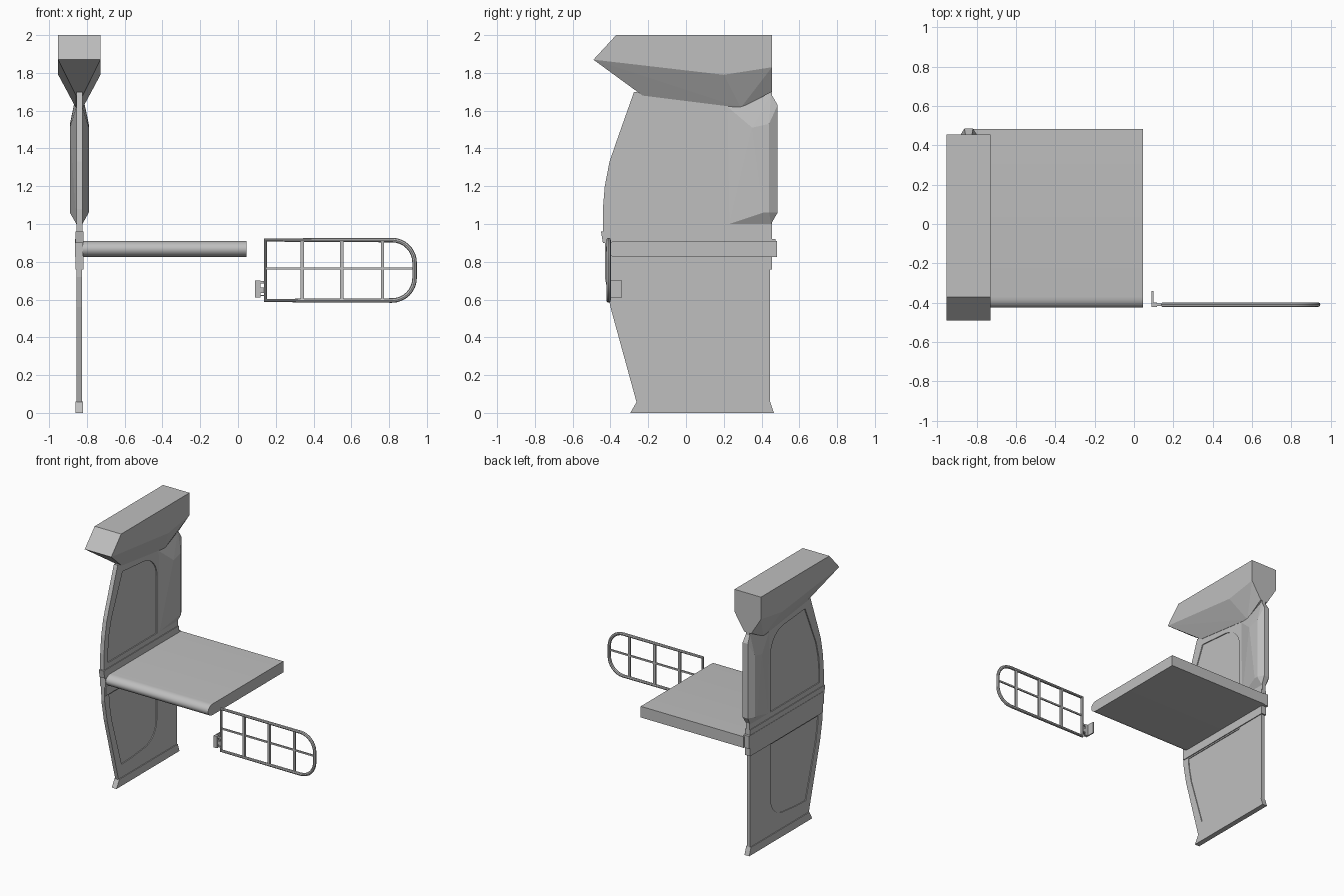
import bpy, bmesh
from math import sin, cos, pi, radians

default = bpy.data.objects.get("Cube")
if default:
    bpy.data.objects.remove(default)

grey = bpy.data.materials.new("plain grey")
grey.use_nodes = True
grey.diffuse_color = (0.52, 0.52, 0.52, 1)
grey.node_tree.nodes["Principled BSDF"].inputs["Base Color"].default_value = (0.52, 0.52, 0.52, 1)

MID = -0.84  # centre plane of the partition


def arc(cx, cz, r, a0, a1, n=6, rz=None):
    rz = rz or r
    angles = [radians(a0 + (a1 - a0) * i / n) for i in range(n + 1)]
    return [(cx + r * cos(a), cz + rz * sin(a)) for a in angles]


def finish(name, bm):
    bmesh.ops.recalc_face_normals(bm, faces=bm.faces)
    me = bpy.data.meshes.new(name)
    bm.to_mesh(me)
    bm.free()
    me.materials.append(grey)
    ob = bpy.data.objects.new(name, me)
    bpy.context.collection.objects.link(ob)
    return ob


def box(name, x, y, z):
    bm = bmesh.new()
    bmesh.ops.create_cube(bm, size=1)
    for v in bm.verts:
        v.co = [a + (c + 0.5) * (b - a) for c, (a, b) in zip(v.co, (x, y, z))]
    return finish(name, bm)


def plate(name, outlines, centre, half, facing="x"):
    """Extruded profile; a second outline makes a hole. Facing x: points are (y, z); facing y: (x, z)."""
    cu = bpy.data.curves.new(name, "CURVE")
    cu.dimensions, cu.fill_mode, cu.extrude = "2D", "BOTH", half
    for pts in outlines:
        sp = cu.splines.new("POLY")
        sp.points.add(len(pts) - 1)
        for p, co in zip(sp.points, pts):
            p.co = (*co, 0, 1)
        sp.use_cyclic_u, sp.use_smooth = True, False
    cu.materials.append(grey)
    ob = bpy.data.objects.new(name, cu)
    bpy.context.collection.objects.link(ob)
    if facing == "x":
        ob.rotation_euler, ob.location = (pi / 2, 0, pi / 2), (centre, 0, 0)
    else:
        ob.rotation_euler, ob.location = (pi / 2, 0, 0), (0, centre, 0)
    bpy.ops.object.select_all(action="DESELECT")
    ob.select_set(True)
    bpy.context.view_layer.objects.active = ob
    bpy.ops.object.convert(target="MESH")
    return bpy.context.view_layer.objects.active


def smooth(ob):
    bpy.ops.object.select_all(action="DESELECT")
    ob.select_set(True)
    bpy.context.view_layer.objects.active = ob
    bpy.ops.object.shade_smooth_by_angle(angle=radians(35))


def mirrored_hull(name, points):
    """Convex solid from (half width, y, z) points, mirrored about the centre plane."""
    bm = bmesh.new()
    for half, y, z in points:
        for side in (-1, 1):
            bm.verts.new((MID + side * half, y, z))
    res = bmesh.ops.convex_hull(bm, input=bm.verts)
    bmesh.ops.delete(bm, geom=list({g for g in res["geom_interior"] + res["geom_unused"]
                                    if isinstance(g, bmesh.types.BMVert)}), context="VERTS")
    bmesh.ops.dissolve_limit(bm, angle_limit=0.01, verts=bm.verts, edges=bm.edges)
    return finish(name, bm)


# Upper partition: frame plus recessed panel
upper = [(-0.44, 0.92), (-0.44, 1.08), (-0.43, 1.2), (-0.405, 1.33), (-0.36, 1.46),
         (-0.275, 1.7), (0.455, 1.7), (0.455, 0.92)]
upper_inset = [(-0.39, 1.0), (-0.39, 1.1), (-0.38, 1.2), (-0.35, 1.32), (-0.215, 1.63),
               (-0.1, 1.62)] + arc(0.02, 1.44, 0.18, 80, 0, 7, 0.17) + [(0.2, 1.0)]
plate("upper_frame", [upper, upper_inset], MID, 0.016)
plate("upper_panel", [upper_inset], MID, 0.009)

# Lower partition
lower = [(-0.43, 0.83), (-0.43, 0.72), (-0.40, 0.56), (-0.26, 0.05), (0.445, 0.05), (0.445, 0.83)]
lower_inset = [(-0.375, 0.75), (-0.37, 0.68), (-0.345, 0.55), (-0.225, 0.16), (-0.1, 0.165)]
lower_inset += arc(0.04, 0.34, 0.16, -80, 0, 6) + [(0.2, 0.75)]
plate("lower_frame", [lower, lower_inset], MID, 0.014)
plate("lower_panel", [lower_inset], MID, 0.008)

# Rails that join the partition and the flared foot
plate("foot", [[(-0.295, 0), (-0.26, 0.06), (0.445, 0.06), (0.465, 0)]], MID, 0.02)
box("lower_rail", (MID - 0.021, MID + 0.021), (-0.425, 0.455), (0.76, 0.83))
box("middle_rail", (MID - 0.023, MID + 0.02), (-0.43, 0.475), (0.825, 0.92))
plate("upper_rail", [[(-0.44, 0.90), (-0.45, 0.96), (0.455, 0.96), (0.455, 0.90)]], MID, 0.021)

# Angular top housing with a tapering underside
mirrored_hull("top_housing", [
    (0.112, -0.37, 2), (0.112, 0.455, 2), (0.112, 0.455, 1.83), (0.112, 0.2, 1.79),
    (0.112, -0.49, 1.87), (0.03, 0.455, 1.70), (0.018, 0.29, 1.615), (0.018, -0.23, 1.68)])

# Faceted pod on the rear edge
mirrored_hull("rear_pod", [
    (0.016, 0.23, 1.0), (0.016, 0.45, 1.0), (0.016, 0.22, 1.62), (0.016, 0.45, 1.69),
    (0.022, 0.485, 1.06), (0.022, 0.485, 1.63),
    (0.05, 0.35, 1.51), (0.05, 0.41, 1.06), (0.05, 0.44, 1.06), (0.05, 0.44, 1.53)])

# Counter with a rounded front edge
counter = [(0.482, 0.825), (0.482, 0.91)] + arc(-0.37, 0.8675, 0.055, 90, 270, 12, 0.0425)
smooth(plate("counter", [counter], -0.39, 0.435))

# Gate frame: rounded tube loop
GATE_Y = -0.41
loop = [(0.145, 0.595), (0.145, 0.915)] + arc(0.815, 0.795, 0.12, 90, 0, 8)
loop += arc(0.815, 0.715, 0.12, 0, -90, 8)
tube = bpy.data.curves.new("gate_frame", "CURVE")
tube.dimensions, tube.bevel_depth, tube.bevel_resolution = "3D", 0.012, 2
spline = tube.splines.new("POLY")
spline.points.add(len(loop) - 1)
for p, (x, z) in zip(spline.points, loop):
    p.co = (x, GATE_Y, z, 1)
spline.use_cyclic_u = True
tube.materials.append(grey)
frame = bpy.data.objects.new("gate_frame", tube)
bpy.context.collection.objects.link(frame)
bpy.ops.object.select_all(action="DESELECT")
frame.select_set(True)
bpy.context.view_layer.objects.active = frame
bpy.ops.object.convert(target="MESH")
smooth(bpy.context.view_layer.objects.active)

# Gate bars
for i, x in enumerate((0.34, 0.55, 0.765)):
    box(f"gate_bar_{i + 1}", (x - 0.009, x + 0.009), (GATE_Y - 0.007, GATE_Y + 0.007), (0.595, 0.915))
box("gate_cross_bar", (0.145, 0.935), (GATE_Y - 0.005, GATE_Y + 0.005), (0.759, 0.771))

# Gate hinge: mounting plate, knuckle and two tabs
box("hinge_plate", (0.09, 0.099), (-0.41, -0.34), (0.61, 0.70))
box("hinge_knuckle", (0.09, 0.118), (-0.422, -0.40), (0.61, 0.70))
for name, z in (("lower", 0.61), ("upper", 0.685)):
    box(f"hinge_{name}_tab", (0.11, 0.14), (-0.417, -0.403), (z + 0.01 * (name == "lower"), z + 0.014))
box("hinge_pin", (0.118, 0.14), (-0.417, -0.403), (0.635, 0.665))
